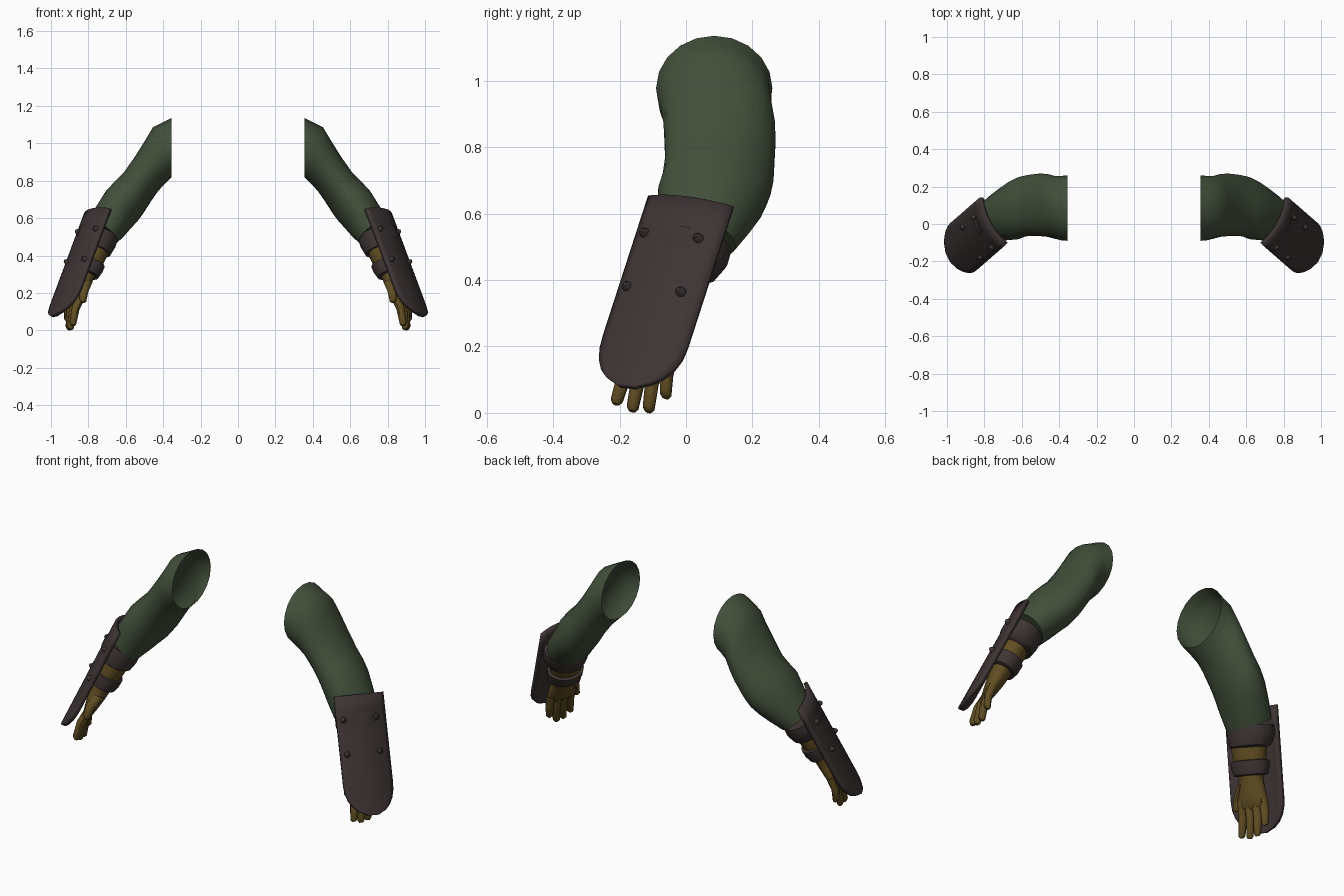
import bpy, bmesh, math
from mathutils import Vector as V

if "Cube" in bpy.data.objects:
    bpy.data.objects.remove(bpy.data.objects["Cube"])


def material(name, rgb):
    m = bpy.data.materials.new(name)
    m.diffuse_color = (*rgb, 1)
    m.use_nodes = True
    m.node_tree.nodes["Principled BSDF"].inputs["Base Color"].default_value = m.diffuse_color
    return m


GREEN = material("sleeve green", (0.055, 0.080, 0.043))
BROWN = material("dark leather", (0.048, 0.034, 0.034))
GOLD = material("glove ochre", (0.118, 0.075, 0.016))

# Forearm frame: along the arm, across the plate, and outwards
ORIGIN = V((0.76, 0.0125, 0.64))
ALONG = V((0.333, -0.29, -0.896)).normalized()
ACROSS = V((0.466, 0.879, -0.11)).normalized()
OUT = ALONG.cross(ACROSS).normalized()


def arm(t, lat=0.0, out=0.0):
    return ORIGIN + ALONG * t + ACROSS * lat + OUT * out


def finish(name, bm, mat):
    """Make the object and mirror it to the other arm."""
    bmesh.ops.recalc_face_normals(bm, faces=bm.faces)
    me = bpy.data.meshes.new(name)
    bm.to_mesh(me)
    bm.free()
    me.materials.append(mat)
    ob = bpy.data.objects.new(name, me)
    bpy.context.collection.objects.link(ob)
    bpy.ops.object.select_all(action='DESELECT')
    ob.select_set(True)
    bpy.context.view_layer.objects.active = ob
    bpy.ops.object.shade_smooth_by_angle(angle=math.radians(45))
    mod = ob.modifiers.new("other_arm", 'MIRROR')
    mod.use_mirror_merge = False
    return ob


def loft(bm, rings, sides=16, cap_start=True, cap_end=True):
    """Skin elliptical rings given as (centre, half axis, half axis)."""
    loops = []
    for c, u, v in rings:
        angles = [2 * math.pi * i / sides for i in range(sides)]
        loops.append([bm.verts.new(c + u * math.cos(a) + v * math.sin(a)) for a in angles])
    for p, q in zip(loops, loops[1:]):
        for i in range(sides):
            j = (i + 1) % sides
            bm.faces.new((p[i], p[j], q[j], q[i]))
    if cap_start:
        bm.faces.new(loops[0])
    if cap_end:
        bm.faces.new(loops[-1])


def arm_rings(rows):
    """Rows of (t, lateral centre, outward centre, lateral radius, outward radius)."""
    return [(arm(t, lc, oc), ACROSS * rl, OUT * ro) for t, lc, oc, rl, ro in rows]


# Sleeve: upper point, lower point, half width vector; open at the shoulder
sections = [
    ((0.355, 0.085, 1.135), (0.355, 0.085, 0.82), (0, 0.175)),
    ((0.405, 0.085, 1.11), (0.375, 0.085, 0.80), (0, 0.172)),
    ((0.455, 0.09, 1.085), (0.40, 0.09, 0.775), (0, 0.168)),
    ((0.50, 0.09, 1.01), (0.43, 0.11, 0.74), (0, 0.168)),
    ((0.55, 0.085, 0.93), (0.465, 0.12, 0.69), (0, 0.167)),
    ((0.61, 0.07, 0.845), (0.51, 0.13, 0.62), (0.01, 0.162)),
    ((0.655, 0.055, 0.80), (0.54, 0.13, 0.58), (0.02, 0.158)),
    ((0.70, 0.03, 0.75), (0.575, 0.12, 0.545), (0.03, 0.152)),
    ((0.745, 0.01, 0.67), (0.615, 0.10, 0.505), (0.045, 0.132)),
    ((0.79, -0.01, 0.59), (0.665, 0.07, 0.46), (0.055, 0.112)),
]
rings = []
for up, low, (wx, wy) in sections:
    up, low = V(up), V(low)
    rings.append(((up + low) / 2, (up - low) / 2, V((wx, wy, 0))))
bm = bmesh.new()
loft(bm, rings, 20, cap_start=False)
finish("sleeve", bm, GREEN)

# Forearm guard: curved plate with a rounded lower end
bm = bmesh.new()
COLS, HALF, STRAIGHT, LENGTH = 12, 0.146, 0.47, 0.635
ts = [0, 0.08, 0.16, 0.24, 0.32, 0.40, STRAIGHT]
ts += [STRAIGHT + (LENGTH - STRAIGHT) * math.sin(math.pi / 2 * k / 6) for k in range(1, 7)]
grid = []
for t in ts:
    k = max(0, (t - STRAIGHT) / (LENGTH - STRAIGHT))
    w = HALF * max(0.2, (1 - k ** 2.2) ** 0.5)
    row = []
    for i in range(COLS + 1):
        lat = w * (2 * i / COLS - 1)
        bulge = 0.032 * (1 - (lat / HALF) ** 2) - 0.004
        row.append(bm.verts.new(arm(t, lat, bulge)))
    grid.append(row)
for p, q in zip(grid, grid[1:]):
    for i in range(COLS):
        bm.faces.new((p[i], p[i + 1], q[i + 1], q[i]))
plate = finish("forearm_guard", bm, BROWN)
solid = plate.modifiers.new("thickness", 'SOLIDIFY')
solid.thickness = 0.022
normal = sum((f.normal for f in plate.data.polygons), V())
solid.offset = -1 if normal.dot(OUT) > 0 else 1

# Studs on the guard
bm = bmesh.new()
for t in (0.127, 0.307):
    for lat in (-0.11, 0.077):
        base = 0.032 * (1 - (lat / HALF) ** 2) - 0.008
        loft(bm, arm_rings([(t, lat, base, 0, 0)]) and
             [(arm(t, lat, base + h), ALONG * r, ACROSS * r)
              for h, r in ((0, 0.017), (0.012, 0.014), (0.022, 0.006))], 8)
finish("guard_studs", bm, BROWN)

# Two leather straps around the forearm
bm = bmesh.new()
loft(bm, arm_rings([
    (0.10, 0.015, -0.07, 0.105, 0.088), (0.10, 0.015, -0.07, 0.122, 0.103),
    (0.15, 0.015, -0.07, 0.124, 0.104), (0.20, 0.008, -0.07, 0.108, 0.092),
    (0.21, 0.005, -0.07, 0.085, 0.070)]), 18)
loft(bm, arm_rings([
    (0.27, 0, -0.07, 0.080, 0.062), (0.275, 0, -0.07, 0.100, 0.082),
    (0.31, 0, -0.07, 0.099, 0.080), (0.345, 0, -0.07, 0.089, 0.070),
    (0.35, 0, -0.07, 0.065, 0.050)]), 18)
finish("forearm_straps", bm, BROWN)

# Gloved forearm and palm
bm = bmesh.new()
loft(bm, arm_rings([
    (0.12, 0, -0.07, 0.095, 0.080), (0.22, 0, -0.07, 0.092, 0.074),
    (0.30, 0, -0.07, 0.082, 0.065), (0.36, 0, -0.07, 0.064, 0.050),
    (0.41, 0, -0.07, 0.070, 0.046), (0.46, 0, -0.07, 0.080, 0.038),
    (0.50, 0, -0.07, 0.078, 0.030), (0.52, 0, -0.07, 0.060, 0.016)]))
finish("glove", bm, GOLD)


def finger(bm, points, radius):
    """Tapered tube with a rounded tip."""
    pts = [V(p) for p in points]
    tip = pts[-1] - (pts[-1] - pts[-2]).normalized() * 0.012
    sizes = [1.1, 1.0, 0.85, 0.45]
    loft(bm, [(c, ACROSS * radius * s, OUT * radius * s)
              for c, s in zip(pts[:-1] + [tip, pts[-1]], sizes)], 8)


# Four fingers and the thumb
bm = bmesh.new()
tips = [(0.885, -0.212, 0.026), (0.897, -0.163, 0.005),
        (0.905, -0.114, 0.003), (0.912, -0.062, 0.045)]
for lat, tip in zip((-0.058, -0.02, 0.02, 0.058), tips):
    knuckle = arm(0.47, lat, -0.07)
    middle = knuckle.lerp(V(tip), 0.5) + OUT * 0.012
    finger(bm, (knuckle, middle, tip), 0.023)
finger(bm, (arm(0.39, -0.045, -0.08), (0.822, -0.165, 0.215), (0.832, -0.192, 0.150)), 0.025)
finish("fingers", bm, GOLD)
